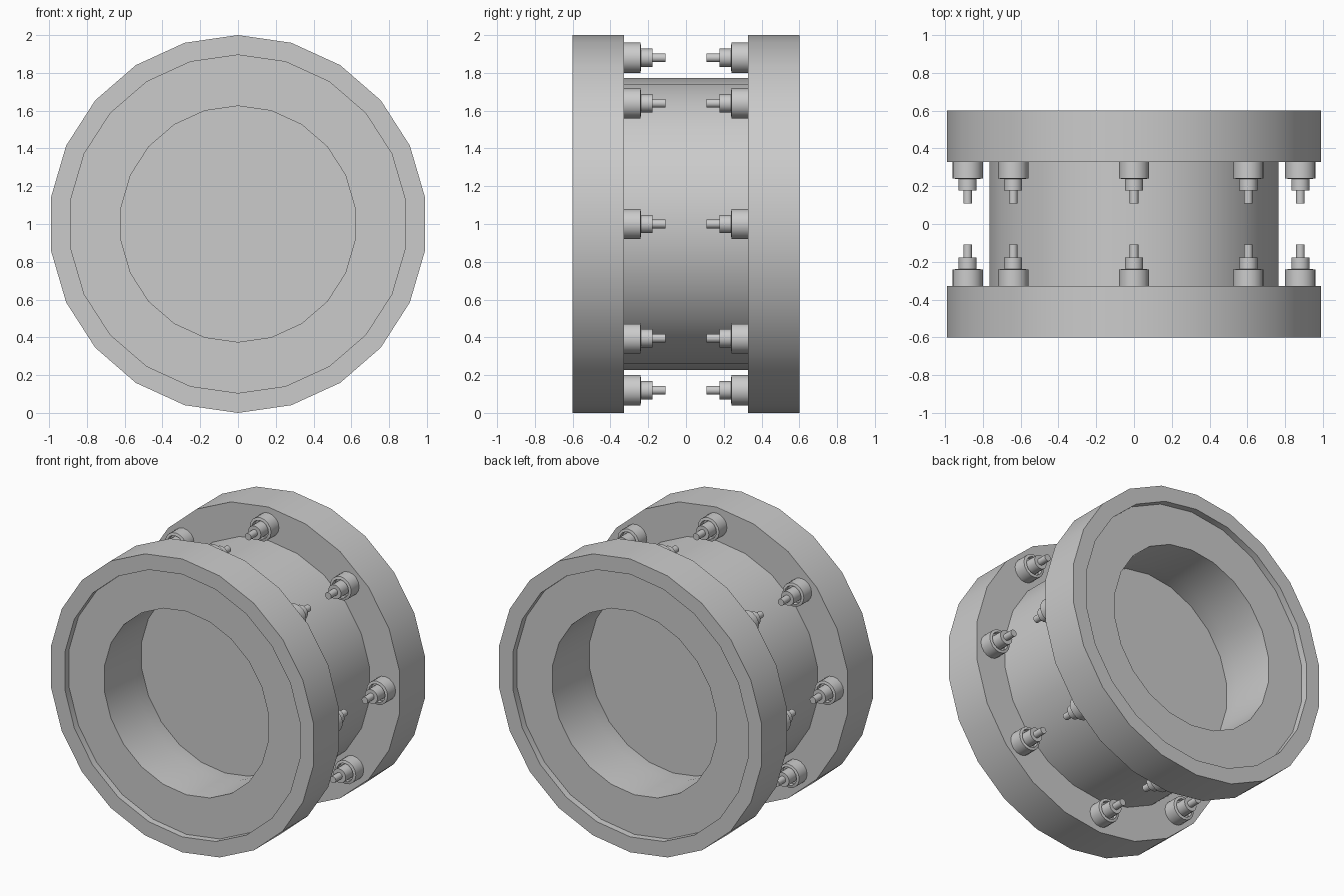
import bpy, bmesh, math

if "Cube" in bpy.data.objects:
    bpy.data.objects.remove(bpy.data.objects["Cube"])

def lathe(name, profile, sides, cx=0.0, cz=1.0, flip=1, closed=False):
    """Turn (radius, y) points around a y-parallel axis; radius 0 ends become caps."""
    bm = bmesh.new()
    rings = []
    for r, y in profile:
        if r == 0:
            rings.append([bm.verts.new((cx, flip * y, cz))])
            continue
        ring = []
        for i in range(sides):
            a = 2 * math.pi * i / sides
            ring.append(bm.verts.new((cx + r * math.sin(a), flip * y, cz + r * math.cos(a))))
        rings.append(ring)
    pairs = list(zip(rings, rings[1:]))
    if closed:
        pairs.append((rings[-1], rings[0]))
    for a, b in pairs:
        if len(a) == 1 or len(b) == 1:
            tip, ring = (a[0], b) if len(a) == 1 else (b[0], a)
            for i in range(sides):
                bm.faces.new((tip, ring[i], ring[(i + 1) % sides]))
        else:
            for i in range(sides):
                j = (i + 1) % sides
                bm.faces.new((a[i], a[j], b[j], b[i]))
    bmesh.ops.recalc_face_normals(bm, faces=bm.faces)
    mesh = bpy.data.meshes.new(name)
    bm.to_mesh(mesh)
    bm.free()
    ob = bpy.data.objects.new(name, mesh)
    bpy.context.collection.objects.link(ob)
    bpy.ops.object.select_all(action='DESELECT')
    ob.select_set(True)
    bpy.context.view_layer.objects.active = ob
    bpy.ops.object.shade_smooth_by_angle(angle=math.radians(30))
    return ob

SIDES = 22

# One closed wheel: barrel, two rims with shallow face recess, deep blind hole each side
half = [(0, 0.14), (0.635, 0.14), (0.625, 0.245), (0.625, 0.555), (0.895, 0.555),
        (0.895, 0.60), (1.0, 0.60), (1.0, 0.327), (0.772, 0.327)]
profile = [(r, -y) for r, y in half] + half[::-1]
lathe("flanged_barrel", profile, SIDES)

# Stepped studs on the inner face of both rims
stud = [(0, 0.33), (0.08, 0.33), (0.08, 0.242), (0.062, 0.238), (0.06, 0.265),
        (0.048, 0.265), (0.048, 0.178), (0.023, 0.178), (0.023, 0.108), (0, 0.108)]
for flip, side in ((-1, "front"), (1, "back")):
    for k in range(8):
        a = math.radians(45 * k + (1.6 if k % 2 else 0))
        lathe(f"{side}_stud_{k + 1}", stud, 16,
              0.88 * math.cos(a), 1 + 0.88 * math.sin(a), flip)
